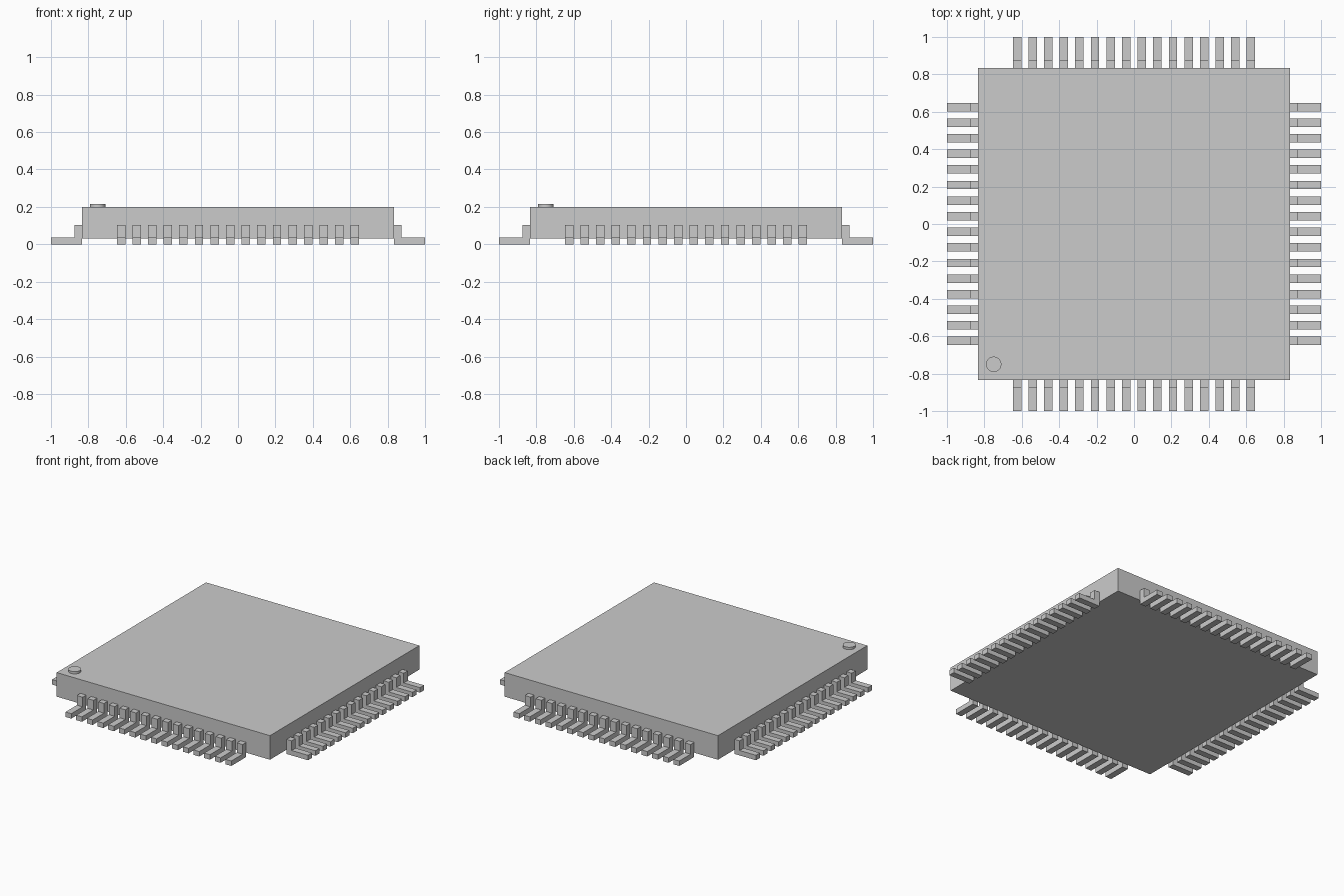
import bpy, bmesh, math
from mathutils import Matrix

if "Cube" in bpy.data.objects:
    bpy.data.objects.remove(bpy.data.objects["Cube"])

HALF = 0.833        # half width of the chip body
PITCH = 1.25 / 15   # spacing between neighbouring pins
PIN_W = 0.045


def finish(name, bm):
    bmesh.ops.recalc_face_normals(bm, faces=bm.faces)
    mesh = bpy.data.meshes.new(name)
    bm.to_mesh(mesh)
    bm.free()
    obj = bpy.data.objects.new(name, mesh)
    bpy.context.collection.objects.link(obj)
    return obj


# Flat square body
bm = bmesh.new()
bmesh.ops.create_cube(bm, size=1, matrix=Matrix.Translation((0, 0, 0.115))
                      @ Matrix.Diagonal((2 * HALF, 2 * HALF, 0.17, 1)))
finish("chip_body", bm)

# Round marker for the first pin
bpy.ops.mesh.primitive_cylinder_add(vertices=32, radius=0.041, depth=0.025,
                                    location=(-0.75, -0.75, 0.2035))
bpy.context.object.name = "pin_one_marker"
bpy.ops.object.shade_smooth_by_angle(angle=math.radians(30))

# L-shaped pin profile as (outward, up), extruded along the body edge
profile = [(HALF, 0), (1, 0), (1, 0.035), (0.873, 0.035), (0.873, 0.103), (HALF, 0.103)]


def pin_row(name, angle):
    bm = bmesh.new()
    for i in range(16):
        y = (i - 7.5) * PITCH - PIN_W / 2
        face = bm.faces.new([bm.verts.new((x, y, z)) for x, z in profile])
        out = bmesh.ops.extrude_face_region(bm, geom=[face], use_keep_orig=True)
        moved = [g for g in out["geom"] if isinstance(g, bmesh.types.BMVert)]
        bmesh.ops.translate(bm, verts=moved, vec=(0, PIN_W, 0))
    bmesh.ops.rotate(bm, verts=bm.verts, cent=(0, 0, 0),
                     matrix=Matrix.Rotation(angle, 3, 'Z'))
    finish(name, bm)


# One row of pins on each side
for k, side in enumerate(("right", "back", "left", "front")):
    pin_row(side + "_pins", k * math.pi / 2)
